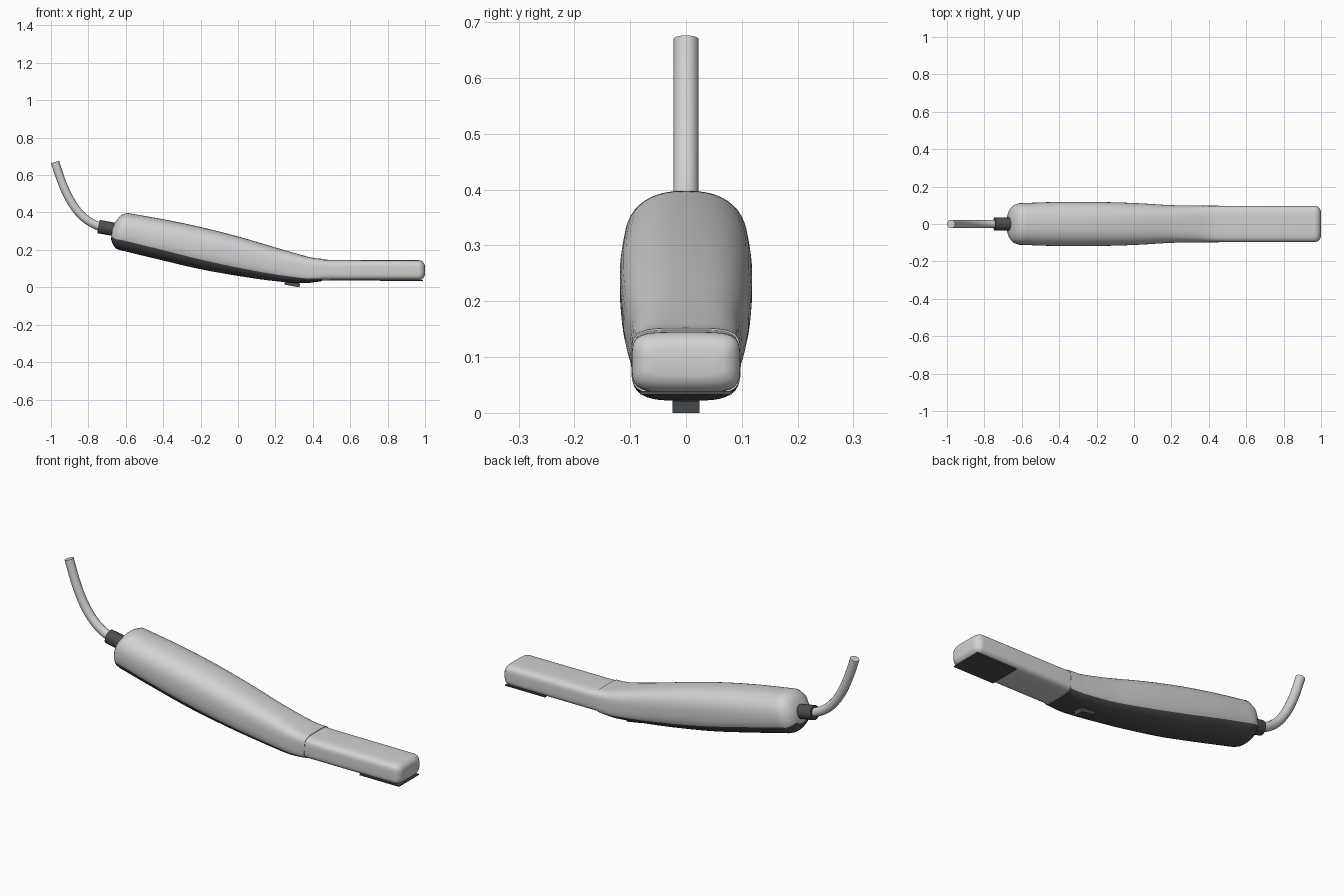
import bpy, bmesh, math
from mathutils import Vector

if "Cube" in bpy.data.objects:
    bpy.data.objects.remove(bpy.data.objects["Cube"])


def material(name, rgb):
    m = bpy.data.materials.new(name)
    m.diffuse_color = (*rgb, 1)
    m.use_nodes = True
    m.node_tree.nodes["Principled BSDF"].inputs["Base Color"].default_value = m.diffuse_color
    return m


LIGHT = material("light grey", (0.64, 0.645, 0.655))
DARK = material("dark grey", (0.07, 0.077, 0.083))
UPPER, LOWER = 30, 16   # segments of the light and dark arcs of a section


def finish(ob, mats, angle=40):
    for m in mats:
        ob.data.materials.append(m)
    bpy.ops.object.select_all(action='DESELECT')
    ob.select_set(True)
    bpy.context.view_layer.objects.active = ob
    bpy.ops.object.shade_smooth_by_angle(angle=math.radians(angle))
    return ob


def section(xt, zt, xb, zb, hw, n, f):
    """Superellipse between a top and a bottom point; f is the colour split height."""
    split = -math.asin(abs(2 * f - 1) ** (n / 2))
    angles = [split + (math.pi - 2 * split) * i / UPPER for i in range(UPPER)]
    angles += [math.pi - split + (math.pi + 2 * split) * i / LOWER for i in range(LOWER)]
    top, bottom = Vector((xt, 0, zt)), Vector((xb, 0, zb))
    pts = []
    for a in angles:
        c, s = math.cos(a), math.sin(a)
        y = math.copysign(abs(c) ** (2 / n), c) * hw
        w = math.copysign(abs(s) ** (2 / n), s)
        p = (top + bottom) / 2 + (top - bottom) / 2 * w
        pts.append((p.x, y, p.z))
    return pts


def loft(name, rows, mats):
    bm = bmesh.new()
    rings = [[bm.verts.new(p) for p in section(*r)] for r in rows]
    count = UPPER + LOWER
    for a, b in zip(rings, rings[1:]):
        for i in range(count):
            j = (i + 1) % count
            face = bm.faces.new((a[i], a[j], b[j], b[i]))
            if len(mats) > 1 and i >= UPPER:
                face.material_index = 1
    bm.faces.new(rings[0])
    bm.faces.new(rings[-1])
    bmesh.ops.recalc_face_normals(bm, faces=bm.faces)
    me = bpy.data.meshes.new(name)
    bm.to_mesh(me)
    bm.free()
    ob = bpy.data.objects.new(name, me)
    bpy.context.collection.objects.link(ob)
    return finish(ob, mats)


def smooth_rows(keys, steps=6):
    """Catmull-Rom interpolation through the key sections."""
    out = []
    for i in range(len(keys) - 1):
        p0, p1 = keys[max(i - 1, 0)], keys[i]
        p2, p3 = keys[i + 1], keys[min(i + 2, len(keys) - 1)]
        for k in range(steps):
            t = k / steps
            out.append([0.5 * (2 * b + (c - a) * t + (2 * a - 5 * b + 4 * c - d) * t * t
                               + (3 * b - a - 3 * c + d) * t ** 3)
                        for a, b, c, d in zip(p0, p1, p2, p3)])
    return out + [list(keys[-1])]


# Handle: rounded rear cap, then the tapering grip with a dark underside
cap = [(-0.671, 0.318, -0.679, 0.258, 0.050, 2.4, 0.27),
       (-0.660, 0.342, -0.674, 0.240, 0.072, 2.4, 0.27),
       (-0.645, 0.364, -0.665, 0.222, 0.089, 2.4, 0.27),
       (-0.625, 0.386, -0.653, 0.207, 0.103, 2.4, 0.27)]
grip = [(-0.595, 0.398, -0.635, 0.200, 0.111, 2.4, 0.27),
        (-0.39, 0.362, -0.42, 0.148, 0.118, 2.5, 0.25),
        (-0.19, 0.320, -0.21, 0.099, 0.118, 2.6, 0.23),
        (0.01, 0.269, 0.00, 0.061, 0.112, 2.7, 0.21),
        (0.20, 0.213, 0.19, 0.034, 0.101, 3.0, 0.20),
        (0.35, 0.170, 0.34, 0.022, 0.098, 3.6, 0.19),
        (0.41, 0.156, 0.405, 0.027, 0.098, 4.2, 0.15),
        (0.457, 0.152, 0.449, 0.033, 0.098, 4.5, 0.12)]
loft("handle", cap + smooth_rows(grip), [LIGHT, DARK])

# Scanning tip with a rounded end
tip = [(0.450, 0.149, 0.442, 0.036, 0.096, 4.5, 0.2),
       (0.50, 0.146, 0.50, 0.037, 0.097, 4.5, 0.2)]
R = 0.036
for k in range(8):
    a = math.radians(80) * k / 7
    x, d = 0.964 + R * math.sin(a), R * (1 - math.cos(a))
    tip.append((x, 0.145 - d, x, 0.037 + d, 0.097 - d, 4.5, 0.2))
loft("tip", tip, [LIGHT])


def box(name, loc, size, tilt=0):
    bpy.ops.mesh.primitive_cube_add(size=1, location=loc, rotation=(0, tilt, 0))
    ob = bpy.context.object
    ob.name = name
    ob.scale = size
    return finish(ob, [DARK])


# Scan window under the tip and the button under the handle
box("scan_window", (0.875, 0, 0.036), (0.23, 0.164, 0.006))
box("button", (0.29, 0, 0.0175), (0.082, 0.048, 0.021), math.radians(10))

# Strain relief collar
axis = Vector((1, 0, -0.18)).normalized()
bpy.ops.mesh.primitive_cylinder_add(vertices=32, radius=0.036, depth=0.09,
                                    location=(-0.702, 0, 0.317))
collar = bpy.context.object
collar.name = "cable_collar"
collar.rotation_euler = axis.to_track_quat('Z', 'Y').to_euler()
finish(collar, [DARK])

# Cable
curve = bpy.data.curves.new("cable", 'CURVE')
curve.dimensions = '3D'
curve.bevel_depth = 0.0225
curve.bevel_resolution = 6
curve.use_fill_caps = True
spline = curve.splines.new('BEZIER')
spline.bezier_points.add(1)
path = [((-0.64, 0.305), (-0.71, 0.318), (-0.70, 0.317)),
        ((-0.71, 0.318), (-0.82, 0.338), (-0.82, 0.338))]
ends = [((-0.70, 0.316), (-0.60, 0.30), (-0.845, 0.34)),
        ((-0.978, 0.670), (-0.915, 0.46), (-1.0, 0.74))]
for bp, (co, left, right) in zip(spline.bezier_points, ends):
    bp.handle_left_type = bp.handle_right_type = 'FREE'
    bp.co = (co[0], 0, co[1])
    bp.handle_left = (left[0], 0, left[1])
    bp.handle_right = (right[0], 0, right[1])
spline.resolution_u = 24
cable = bpy.data.objects.new("cable", curve)
bpy.context.collection.objects.link(cable)
bpy.ops.object.select_all(action='DESELECT')
cable.select_set(True)
bpy.context.view_layer.objects.active = cable
bpy.ops.object.convert(target='MESH')
finish(bpy.context.object, [LIGHT])
